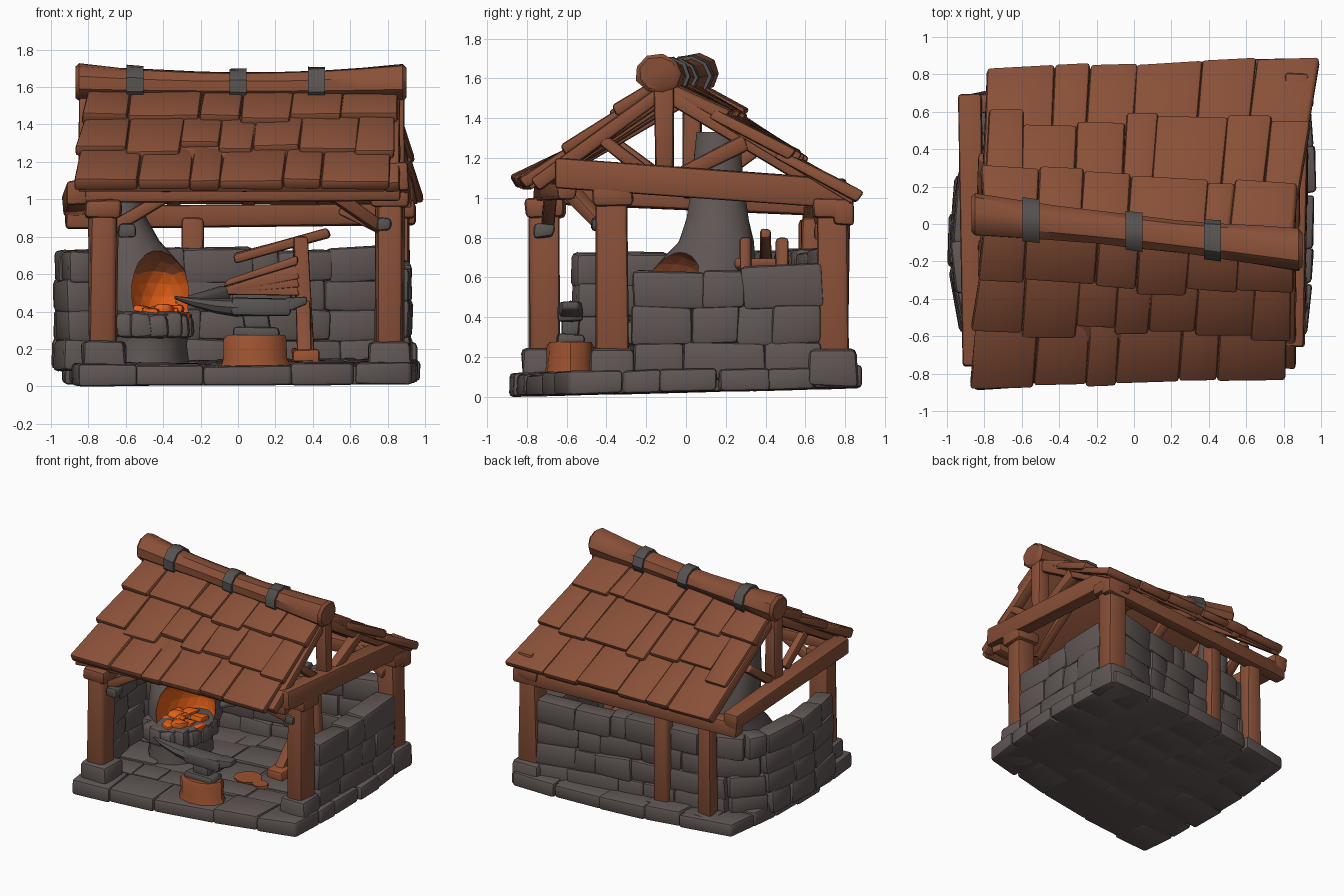
import bpy, bmesh, math, random
from mathutils import Vector as V

if "Cube" in bpy.data.objects:
    bpy.data.objects.remove(bpy.data.objects["Cube"])
random.seed(4)

def mat(name, c):
    m = bpy.data.materials.new(name)
    m.diffuse_color = (*c, 1)
    m.use_nodes = True
    m.node_tree.nodes["Principled BSDF"].inputs["Base Color"].default_value = m.diffuse_color
    return m
WOOD = mat("brown wood", (.25, .08, .039))
STONE = mat("grey stone", (.118, .095, .09))
IRON = mat("dark iron", (.095, .085, .081))
RUST = mat("rusty wood", (.33, .085, .03))
EMBER = mat("glowing ember", (1.0, .15, .012))
R = lambda a: random.uniform(-a, a)

def hexa(bm, pts, bev=.015, jit=0, mi=0):
    """Bevelled block from 4 lower and 4 upper points."""
    vs = [bm.verts.new(V(p) + V((R(jit), R(jit), R(jit)))) for p in pts]
    fs = [bm.faces.new([vs[i] for i in q]) for q in
          ((3, 2, 1, 0), (4, 5, 6, 7), (0, 1, 5, 4), (1, 2, 6, 5), (2, 3, 7, 6), (3, 0, 4, 7))]
    for f in fs:
        f.material_index = mi
    es = list({e for f in fs for e in f.edges})
    bmesh.ops.bevel(bm, geom=es, offset=bev, segments=2, profile=.5,
                    affect='EDGES', clamp_overlap=True)

def beam(bm, a, b, w, h, bev=.018, jit=.008, mi=0, k=1):
    """Timber from a to b, w wide and h high, end scaled by k."""
    a, b = V(a), V(b)
    d = (b - a).normalized()
    s = d.cross(V((0, 0, 1))) if abs(d.z) < .95 else V((0, 1, 0))
    s.normalize()
    u = s.cross(d).normalized()
    ring = lambda c, q: [c + (s * i * w + u * j * h) * q / 2 for i, j in ((-1, -1), (1, -1), (1, 1), (-1, 1))]
    hexa(bm, ring(a, 1) + ring(b, k), bev, jit, mi)

def box(bm, x0, x1, y0, y1, z0, z1, bev=.02, jit=.01, mi=0):
    q = ((x0, y0), (x1, y0), (x1, y1), (x0, y1))
    hexa(bm, [(x, y, z0) for x, y in q] + [(x, y, z1) for x, y in q], bev, jit, mi)

def loft(bm, rings, n=12, mi=0, jit=0):
    """Closed skin through rings given as (centre, half axis, half axis)."""
    loops = []
    for c, a, b in rings:
        loops.append([bm.verts.new(V(c) + (V(a) * math.cos(t) + V(b) * math.sin(t)) * (1 + R(jit)))
                      for t in (2 * math.pi * i / n for i in range(n))])
    fs = [bm.faces.new(loops[0]), bm.faces.new(loops[-1])]
    for p, q in zip(loops, loops[1:]):
        fs += [bm.faces.new((p[i], p[(i + 1) % n], q[(i + 1) % n], q[i])) for i in range(n)]
    for f in fs:
        f.material_index = mi

def upright(bm, c, prof, n=12, mi=0, jit=0, k=1):
    loft(bm, [((c[0], c[1], z), (r, 0, 0), (0, r * k, 0)) for r, z in prof], n, mi, jit)

def finish(bm, name, *mats):
    bmesh.ops.recalc_face_normals(bm, faces=bm.faces)
    me = bpy.data.meshes.new(name)
    bm.to_mesh(me)
    bm.free()
    for m in mats:
        me.materials.append(m)
    o = bpy.data.objects.new(name, me)
    bpy.context.collection.objects.link(o)
    return o

def quad(c, u, v, bulge=0):
    a, b, d, e = map(V, c)          # a-b is the v=0 edge, e-d the v=1 edge
    o = V(((2 * u - 1) * math.sin(math.pi * v), (2 * v - 1) * math.sin(math.pi * u), 0))
    return a.lerp(b, u).lerp(e.lerp(d, u), v) + o * bulge

def cuts(n, j):
    return [0] + [(i + R(j)) / n for i in range(1, n)] + [1]

# Stone platform: core slab and flagstones on a skewed, slightly rounded footprint
FOOT = [(-.86, -.88, 0), (.92, -.58, .01), (.92, .89, .045), (-.89, .68, .04)]
bm = bmesh.new()
core = [quad(FOOT, u, v) for u, v in ((.02, .02), (.98, .02), (.98, .98), (.02, .98))]
hexa(bm, core + [p + V((0, 0, .1)) for p in core], .01)
vs = cuts(6, .15)
for v0, v1 in zip(vs, vs[1:]):
    us = cuts(random.choice((5, 6)), .25)
    for u0, u1 in zip(us, us[1:]):
        p = [quad(FOOT, u, v, .055) for u, v in ((u0, v0), (u1, v0), (u1, v1), (u0, v1))]
        h = V((0, 0, .112 + R(.008)))
        o = V((R(.012), R(.012), 0))
        hexa(bm, [q + o for q in p] + [q + o + h for q in p], .02, .004)
finish(bm, "stone_platform", STONE)

# Low walls of stacked stones following a path
def wall(name, path, rows, z0, z1, thick):
    bm = bmesh.new()
    pts = [V((*p, 0)) for p in path]
    seg = [(b - a).length for a, b in zip(pts, pts[1:])]
    def at(t):
        t *= sum(seg)
        for a, b, l in zip(pts, pts[1:], seg):
            if t <= l + 1e-6:
                return a.lerp(b, t / l)
            t -= l
        return pts[-1]
    h = (z1 - z0) / rows
    for r in range(rows):
        ts = cuts(max(3, round(sum(seg) / .28) + r % 2), .28)
        for t0, t1 in zip(ts, ts[1:]):
            z = V((0, 0, z0 + h * (r + .5)))
            top = R(.02) if r == rows - 1 else 0
            a, b = at(t0), at(t1)
            e = (b - a).normalized() * .008
            beam(bm, a + z - e, b + z + e + V((0, 0, top)), thick + R(.02), h * 1.1 + top, .028, .01)
    finish(bm, name, STONE)
wall("back_left_wall", [(-.84, -.56), (-.91, -.2), (-.89, .2), (-.78, .45), (-.5, .53), (-.1, .57), (.4, .66), (.78, .74)],
     4, .09, .72, .16)
wall("right_wall", [(.83, -.26), (.84, .2), (.83, .68)], 3, .09, .63, .18)

# Posts with stone feet and timber caps
bm, fb = bmesh.new(), bmesh.new()
for x, y, w, top in ((-.72, -.71, .15, 1.0), (.81, -.37, .15, 1.06), (.84, .74, .16, 1.0),
                     (-.63, .62, .12, .9), (-.24, .63, .11, .9)):
    beam(bm, (x, y, .1), (x, y, top), w, w, .025, .012)
    if w > .13:
        beam(bm, (x, y, top - .1), (x, y, top), w + .05, w + .05, .025, .008)
    f = w / 2 + .04
    box(fb, x - f, x + f, y - f, y + f, .05, .24 if w > .13 else .16, .03, .012)
finish(bm, "posts", WOOD)
finish(fb, "post_feet", STONE)

# Timber frame: tie beams, plates, king posts, rafters, struts and braces
bm = bmesh.new()
for a, b, w, h in (((.85, -.66, 1.12), (.87, .8, 1.02), .12, .15), ((-.85, -.76, 1.04), (-.88, .7, .97), .12, .13),
                   ((-.82, -.72, 1.03), (.86, -.6, 1.03), .1, .09), ((-.92, .64, .9), (.95, .79, .92), .1, .12),
                   ((.84, -.11, 1.1), (.84, -.11, 1.55), .1, .1), ((-.8, .03, 1.0), (-.8, .03, 1.55), .1, .1),
                   ((.83, -.22, 1.14), (.83, -.42, 1.29), .07, .07), ((.85, -.02, 1.12), (.85, .3, 1.28), .08, .08),
                   ((-.8, -.1, 1.08), (-.8, -.36, 1.27), .07, .07), ((-.8, .1, 1.06), (-.8, .36, 1.25), .07, .07),
                   ((-.68, -.7, .84), (-.36, -.68, 1.03), .07, .07), ((.77, -.4, .84), (.5, -.58, 1.03), .07, .07),
                   ((.84, .68, .82), (.55, .72, .96), .07, .07)):
    beam(bm, a, b, w, h)
for x in (-.78, -.38, .02, .42, .82):
    ry = -.04 - .1 * x
    beam(bm, (x, -.76, 1.06), (x, ry, 1.53), .08, .07)
    beam(bm, (x, ry, 1.53), (x + .04, .8, .98), .08, .07)
finish(bm, "roof_frame", WOOD)
bm = bmesh.new()
box(bm, -.64, -.55, -.76, -.66, .8, .87)
box(bm, .74, .82, -.48, -.4, .83, .9)
finish(bm, "brace_brackets", IRON)

# Shingled roof slopes: rows of overlapping planks over a deck
def slope(name, c, rows, cols):
    bm = bmesh.new()
    n = (V(c[1]) - V(c[0])).cross(V(c[3]) - V(c[0])).normalized()
    n = n if n.z > 0 else -n
    deck = [quad(c, u, v) for u, v in ((.01, .02), (.99, .02), (.99, 1), (.01, 1))]
    hexa(bm, deck + [p + n * .03 for p in deck], .005)
    for r in range(rows):
        us = cuts(cols + r % 2, .3)
        for u0, u1 in zip(us, us[1:]):
            v0 = r / rows + (R(.06) if r else R(.012))
            v1 = min(1, (r + 1.25) / rows)
            e = R(.015)
            p = [quad(c, u, v) for u, v in ((u0 + e * (u0 == 0), v0), (u1 + e * (u1 == 1), v0), (u1, v1), (u0, v1))]
            lo = [p[0] + n * .02, p[1] + n * .02, p[2], p[3]]
            th = .068 + R(.008)
            hexa(bm, lo + [lo[0] + n * th, lo[1] + n * th, p[2] + n * .05, p[3] + n * .05], .018, .006)
    finish(bm, name, WOOD)
slope("front_roof", [(-.87, -.84, 1.03), (.8, -.79, 1.03), (.85, -.13, 1.55), (-.8, .03, 1.55)], 3, 6)
slope("back_roof", [(-.79, .78, .96), (.98, .85, .96), (.85, -.13, 1.55), (-.8, .03, 1.55)], 3, 6)

# Ridge log with iron straps
def ridge(x):
    t = (x + .86) / 1.76
    return V((x, .05 - .19 * t, 1.605 + .02 * (2 * t - 1) ** 2)), .077 + .026 * (2 * t - 1) ** 2
def ridge_rings(xs, grow):
    return [(ridge(x)[0], (0, ridge(x)[1] * 1.15 * s + grow, 0), (0, 0, ridge(x)[1] * s + grow)) for x, s in xs]
bm = bmesh.new()
loft(bm, ridge_rings([(-.87, .8)] + [(-.85 + 1.73 * i / 8, 1) for i in range(9)] + [(.9, .8)], 0), 9, jit=.04)
finish(bm, "ridge_log", WOOD)
bm = bmesh.new()
for x in (-.55, .0, .42):
    loft(bm, ridge_rings([(x - .045, 1), (x + .045, 1)], .018), 9, jit=.03)
finish(bm, "ridge_straps", IRON)

# Forge: round hearth, leaning hood with carved fire mouth, ember bed
bm = bmesh.new()
upright(bm, (-.49, -.02), [(.23, .08), (.215, .22), (.22, .3), (.24, .33), (.235, .385), (.2, .4)], 12, jit=.04, k=1.2)
for a in range(-4, 5):
    t = math.radians(-50 + a * 24)
    x, y = -.49 + .195 * math.cos(t), -.02 + .25 * math.sin(t)
    beam(bm, (x, y, .26), (x, y, .39 + R(.015)), .12, .12, .03, .012)
finish(bm, "hearth", STONE)
bm = bmesh.new()
loft(bm, [((x, y, z), (a, 0, 0), (0, b, 0)) for x, y, z, a, b in
          ((-.51, .06, .36, .25, .3), (-.51, .06, .5, .25, .29), (-.52, .08, .62, .24, .27), (-.54, .12, .7, .19, .23),
           (-.57, .15, .78, .15, .19), (-.61, .16, .9, .12, .155), (-.64, .16, 1.1, .11, .13), (-.65, .16, 1.33, .1, .11))],
     18, jit=.025)
hood = finish(bm, "forge_hood", STONE, RUST, EMBER)
bm = bmesh.new()
bmesh.ops.create_icosphere(bm, subdivisions=3, radius=1)
for v in bm.verts:
    v.co = V((-.4 + .19 * v.co.x, -.1 + .28 * v.co.y, .48 + .26 * v.co.z))
for f in bm.faces:
    f.material_index = 2 if f.calc_center_median().z < .6 else 1
cutter = finish(bm, "fire_mouth_cutter", STONE, RUST, EMBER)
cutter.hide_render = True
cutter.hide_set(True)
m = hood.modifiers.new("fire_mouth", 'BOOLEAN')
m.operation, m.object, m.solver = 'DIFFERENCE', cutter, 'EXACT'
bm = bmesh.new()
for i in range(16):
    t, r = i * 2.4, .038 * math.sqrt(i)
    x, y = -.45 + r * math.cos(t), -.04 + r * 1.2 * math.sin(t)
    box(bm, x - .05, x + .05, y - .05, y + .05, .35, .41 + R(.025), .02, .02)
finish(bm, "ember_bed", EMBER)

# Bellows on a stand with a lever
bm = bmesh.new()
for z in (0, .045, .09):            # fanned leaves
    pts = [(-.1, .36, .49), (.33, .26, .485 + z), (.33, .5, .485 + z), (-.1, .44, .49)]
    hexa(bm, pts + [(-.1, .36, .52), (.31, .28, .56 + z), (.31, .48, .56 + z), (-.1, .44, .52)], .012)
hexa(bm, [(-.08, .34, .53), (.32, .24, .65), (.32, .52, .65), (-.08, .46, .53),
          (-.06, .34, .57), (.32, .24, .7), (.32, .52, .7), (-.06, .46, .57)], .015)
beam(bm, (-.02, .4, .68), (.49, .4, .82), .06, .06)
for y in (.3, .48):
    beam(bm, (.37, y, .1), (.33, y, .8), .06, .08)
beam(bm, (.36, .02, .16), (.35, .36, .5), .08, .07)
finish(bm, "bellows", WOOD)
bm = bmesh.new()
box(bm, .29, .43, -.06, .54, .1, .2)
finish(bm, "bellows_foot", RUST)
bm = bmesh.new()
for x, y, r in ((.2, -.16, .1), (.34, -.2, .06)):
    upright(bm, (x, y), [(r, .12), (r, .142)], 10, jit=.12)
finish(bm, "scorched_floor_patches", RUST)
bm = bmesh.new()
beam(bm, (-.06, .4, .505), (-.34, .16, .44), .08, .07, k=.6)
finish(bm, "bellows_nozzle", IRON)

# Anvil on a stump
bm = bmesh.new()
upright(bm, (.09, -.58), [(.2, .09), (.175, .15), (.17, .25), (.155, .275)], 11, jit=.04, k=.7)
finish(bm, "stump", RUST)
bm = bmesh.new()
box(bm, -.03, .22, -.65, -.51, .265, .315)
box(bm, .03, .17, -.63, -.53, .3, .39)
box(bm, -.04, .28, -.64, -.52, .375, .475)
loft(bm, [((x, -.58, z), (0, r, 0), (0, 0, h)) for x, z, r, h in
          ((0, .42, .065, .05), (-.12, .43, .055, .04), (-.24, .45, .035, .025), (-.34, .475, .008, .008))], 8)
hexa(bm, [(.25, -.64, .39), (.37, -.62, .44), (.37, -.54, .44), (.25, -.52, .39),
          (.25, -.64, .475), (.37, -.62, .48), (.37, -.54, .48), (.25, -.52, .475)], .012)
finish(bm, "anvil", IRON)

# Smooth shading with crisp edges
meshes = [o for o in bpy.data.objects if o.type == 'MESH' and not o.hide_render]
for o in meshes:
    o.select_set(True)
bpy.context.view_layer.objects.active = meshes[0]
bpy.ops.object.shade_smooth_by_angle(angle=math.radians(40))
